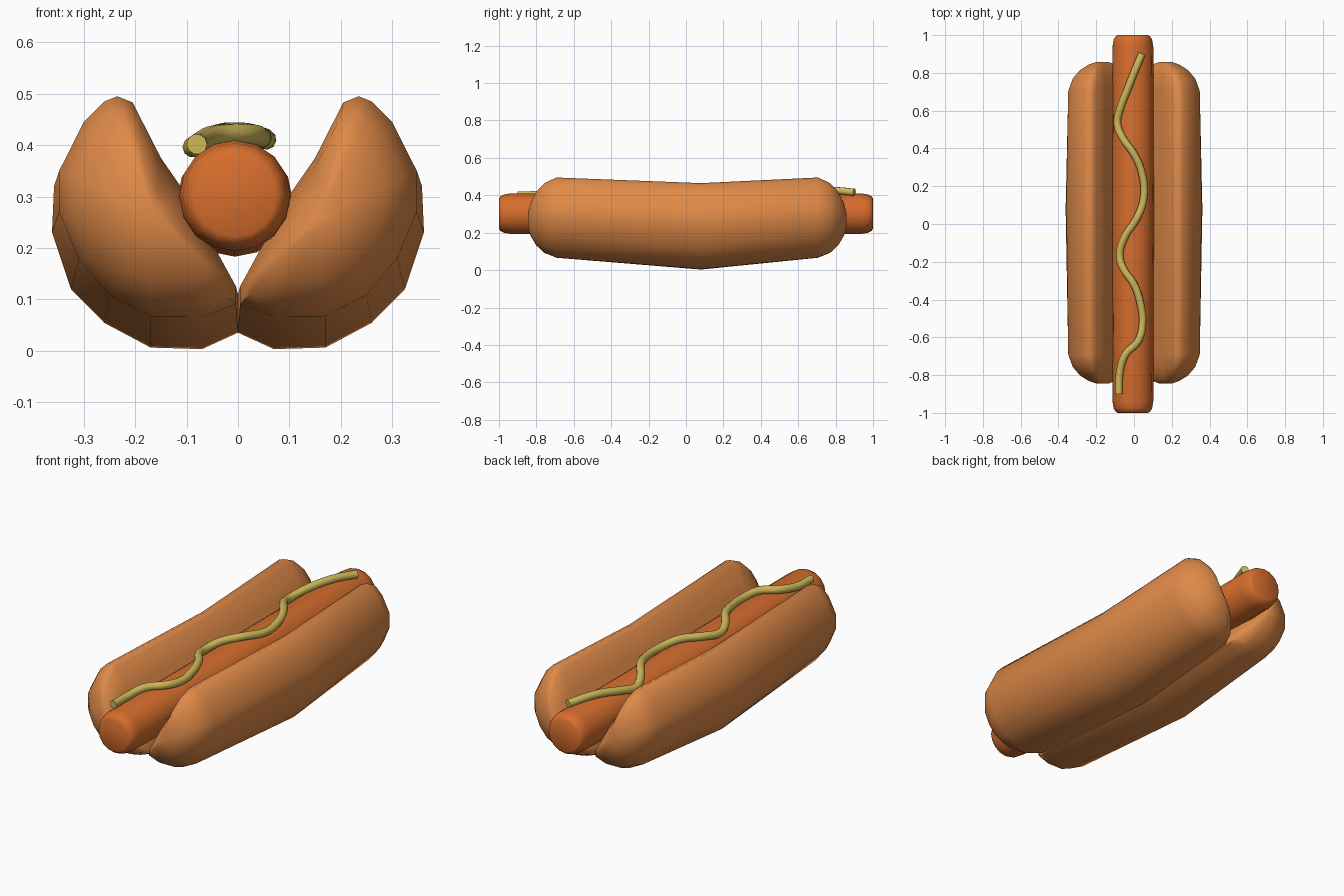
import bpy, bmesh, math

if "Cube" in bpy.data.objects:
    bpy.data.objects.remove(bpy.data.objects["Cube"])


def material(name, rgb):
    m = bpy.data.materials.new(name)
    m.diffuse_color = (*rgb, 1)
    m.use_nodes = True
    m.node_tree.nodes["Principled BSDF"].inputs["Base Color"].default_value = m.diffuse_color
    return m


BREAD = material("toasted bread", (0.74, 0.255, 0.065))
MEAT = material("cooked sausage", (0.68, 0.155, 0.027))
SAUCE = material("mustard yellow", (0.62, 0.48, 0.10))


def smooth(ob, angle):
    bpy.ops.object.select_all(action='DESELECT')
    ob.select_set(True)
    bpy.context.view_layer.objects.active = ob
    bpy.ops.object.shade_smooth_by_angle(angle=math.radians(angle))


def loft(name, rings, mat, mirror=False):
    """Skin closed rings of equal length and cap both ends."""
    bm = bmesh.new()
    loops = [[bm.verts.new(p) for p in ring] for ring in rings]
    n = len(loops[0])
    for a, b in zip(loops, loops[1:]):
        for i in range(n):
            j = (i + 1) % n
            bm.faces.new((a[i], a[j], b[j], b[i]))
    bm.faces.new(loops[0])
    bm.faces.new(loops[-1])
    bmesh.ops.recalc_face_normals(bm, faces=bm.faces)
    me = bpy.data.meshes.new(name)
    bm.to_mesh(me)
    bm.free()
    me.materials.append(mat)
    ob = bpy.data.objects.new(name, me)
    bpy.context.collection.objects.link(ob)
    smooth(ob, 60)
    if mirror:
        mod = ob.modifiers.new("mirror", 'MIRROR')
        mod.use_mirror_merge = False
    return ob


# bun halves: sagging middle section, taller end sections, rounded tips
middle = [(0.0, 0.035), (0.07, 0.003), (0.17, 0.006), (0.26, 0.054),
          (0.325, 0.12), (0.362, 0.23), (0.358, 0.32), (0.30, 0.415),
          (0.26, 0.455), (0.235, 0.465), (0.205, 0.455), (0.15, 0.36),
          (0.105, 0.295), (0.045, 0.19), (0.0, 0.11)]
end = [(0.004, 0.09), (0.07, 0.066), (0.17, 0.067), (0.25, 0.108),
       (0.31, 0.18), (0.348, 0.27), (0.348, 0.35), (0.30, 0.445),
       (0.26, 0.485), (0.235, 0.495), (0.205, 0.483), (0.15, 0.375),
       (0.105, 0.31), (0.045, 0.20), (0.004, 0.125)]
tip = [(0.70, 1.0), (0.765, 0.87), (0.81, 0.66), (0.84, 0.40), (0.853, 0.18)]


def bun_ring(y, s):
    cx, cz = 0.165, 0.265
    return [(cx + (x - cx) * s, y, cz + (z - cz) * s) for x, z in end]


bun = [bun_ring(-y + 0.008, s) for y, s in reversed(tip)]
bun.append([(x, 0.08, z) for x, z in middle])
bun += [bun_ring(y + 0.005, s) for y, s in tip]
loft("bun_halves", bun, BREAD, mirror=True)

# sausage with rounded ends
CX, CZ = -0.006, 0.295
ends = [(1.0, 0.08), (0.993, 0.092), (0.975, 0.102), (0.94, 0.108)]
stations = [(-y, r) for y, r in ends] + [(0, 0.112)] + [(y, r) for y, r in reversed(ends)]
sausage = []
for y, r in stations:
    cz = CZ + 0.007 * abs(y)
    sausage.append([(CX + r * math.cos(math.tau * i / 16), y,
                     cz + r * math.sin(math.tau * i / 16)) for i in range(16)])
loft("sausage", sausage, MEAT)

# mustard squiggle resting on the sausage
path = [(-0.08, -0.90), (-0.076, -0.79), (-0.045, -0.69), (0.022, -0.62),
        (0.045, -0.53), (0.036, -0.43), (0.0, -0.32), (-0.055, -0.24),
        (-0.076, -0.17), (-0.05, -0.07), (0.015, 0.03), (0.052, 0.14),
        (0.042, 0.27), (0.0, 0.37), (-0.06, 0.455), (-0.088, 0.53),
        (-0.07, 0.62), (-0.035, 0.71), (0.0, 0.80), (0.042, 0.90)]
cu = bpy.data.curves.new("mustard", 'CURVE')
cu.dimensions = '3D'
cu.bevel_depth = 0.02
cu.bevel_resolution = 3
cu.resolution_u = 4
cu.use_fill_caps = True
sp = cu.splines.new('BEZIER')
sp.bezier_points.add(len(path) - 1)
for bp, (x, y) in zip(sp.bezier_points, path):
    bp.co = (x, y, CZ + math.sqrt(0.13 ** 2 - (x - CX) ** 2))
    bp.handle_left_type = bp.handle_right_type = 'AUTO'
cu.materials.append(SAUCE)
mustard = bpy.data.objects.new("mustard", cu)
bpy.context.collection.objects.link(mustard)
bpy.ops.object.select_all(action='DESELECT')
mustard.select_set(True)
bpy.context.view_layer.objects.active = mustard
bpy.ops.object.convert(target='MESH')
smooth(bpy.context.view_layer.objects.active, 50)
